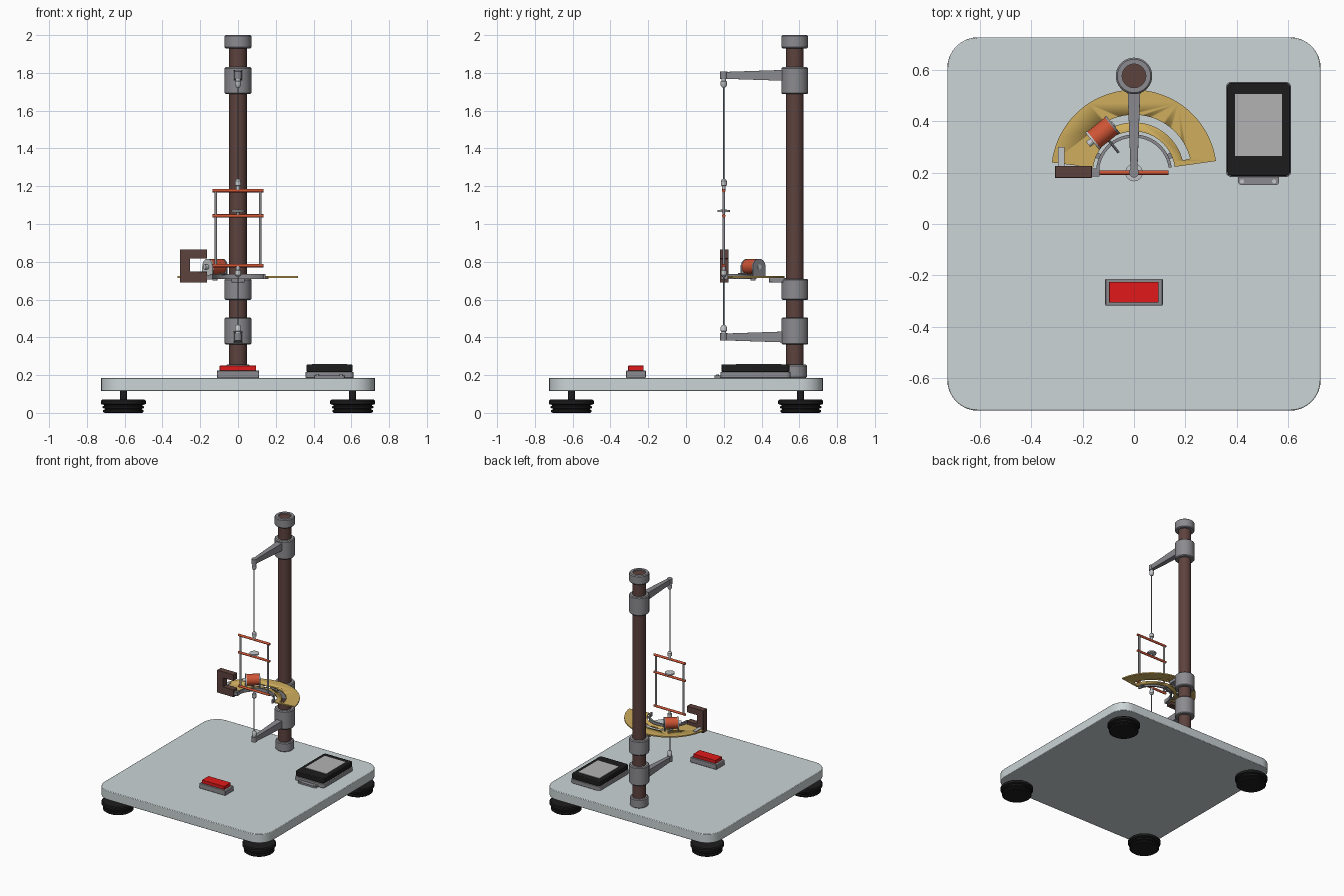
import bpy, bmesh
from math import sin, cos, pi, radians
from mathutils import Vector, Matrix

if "Cube" in bpy.data.objects:
    bpy.data.objects.remove(bpy.data.objects["Cube"])


def material(name, rgb):
    m = bpy.data.materials.new(name)
    m.diffuse_color = (*rgb, 1)
    m.use_nodes = True
    m.node_tree.nodes["Principled BSDF"].inputs["Base Color"].default_value = m.diffuse_color
    return m


BROWN = material("brown", (0.11, 0.055, 0.048))
PLATE = material("pale_grey", (0.60, 0.66, 0.67))
STEEL = material("steel", (0.26, 0.26, 0.28))
LIGHT = material("light_steel", (0.55, 0.57, 0.59))
BLACK = material("black", (0.012, 0.012, 0.012))
RED = material("red", (0.75, 0.01, 0.01))
COPPER = material("copper_red", (0.62, 0.09, 0.035))
GOLD = material("gold", (0.62, 0.42, 0.11))
SCREEN = material("screen", (0.45, 0.45, 0.45))


def finish(name, bm, mat, bevel=0, smooth=True):
    bmesh.ops.recalc_face_normals(bm, faces=bm.faces)
    me = bpy.data.meshes.new(name)
    bm.to_mesh(me)
    bm.free()
    ob = bpy.data.objects.new(name, me)
    bpy.context.collection.objects.link(ob)
    if mat:
        me.materials.append(mat)
    if bevel:
        b = ob.modifiers.new("bevel", 'BEVEL')
        b.width, b.segments = bevel, 2
    bpy.ops.object.select_all(action='DESELECT')
    ob.select_set(True)
    bpy.context.view_layer.objects.active = ob
    if smooth:
        bpy.ops.object.shade_smooth_by_angle(angle=radians(35))
    return ob


def prism(name, pts, z0, z1, mat, bevel=0, mtx=None):
    """Extrude an xy outline from z0 to z1."""
    bm = bmesh.new()
    f = bm.faces.new([bm.verts.new((x, y, z0)) for x, y in pts])
    r = bmesh.ops.extrude_face_region(bm, geom=[f])
    vs = [v for v in r['geom'] if isinstance(v, bmesh.types.BMVert)]
    bmesh.ops.translate(bm, verts=vs, vec=(0, 0, z1 - z0))
    if mtx:
        bm.transform(mtx)
    return finish(name, bm, mat, bevel)


def box(name, x0, x1, y0, y1, z0, z1, mat, bevel=0):
    return prism(name, [(x0, y0), (x1, y0), (x1, y1), (x0, y1)], z0, z1, mat, bevel)


def rounded(x0, x1, y0, y1, r, n=8):
    pts = []
    for cx, cy, a in ((x1-r, y1-r, 0), (x0+r, y1-r, 90), (x0+r, y0+r, 180), (x1-r, y0+r, 270)):
        pts += [(cx + r*cos(radians(a + 90*i/n)), cy + r*sin(radians(a + 90*i/n))) for i in range(n + 1)]
    return pts


def sector(r0, r1, a0, a1, n=40, cy=0.2):
    ang = [radians(a0 + (a1 - a0)*i/n) for i in range(n + 1)]
    return [(r1*cos(a), cy + r1*sin(a)) for a in ang] + [(r0*cos(a), cy + r0*sin(a)) for a in reversed(ang)]


def lathe(name, prof, loc, mat, n=32, axis=(0, 0, 1)):
    """Spin an (r, z) profile around an axis through loc."""
    bm = bmesh.new()
    rings = [[bm.verts.new((r*cos(2*pi*i/n), r*sin(2*pi*i/n), z)) for i in range(n)] for r, z in prof]
    for a, b in zip(rings, rings[1:]):
        for i in range(n):
            bm.faces.new((a[i], a[(i+1) % n], b[(i+1) % n], b[i]))
    bm.faces.new(rings[0])
    bm.faces.new(rings[-1])
    rot = Vector((0, 0, 1)).rotation_difference(Vector(axis)).to_matrix().to_4x4()
    bm.transform(Matrix.Translation(loc) @ rot)
    return finish(name, bm, mat)


def rod(name, p, q, r, mat, n=24):
    d = Vector(q) - Vector(p)
    return lathe(name, [(r, 0), (r, d.length)], p, mat, n, d.normalized())


# Base plate and ribbed feet
prism("base_plate", rounded(-.725, .725, -.725, .725, .115), .115, .185, PLATE, .004)
foot = [(.10, 0), (.108, .006), (.108, .014), (.098, .018), (.098, .022), (.110, .026), (.110, .034),
        (.102, .038), (.102, .042), (.119, .047), (.119, .064), (.112, .07), (.019, .07), (.019, .118)]
for sx in (-1, 1):
    for sy in (-1, 1):
        lathe(f"foot_{'left' if sx < 0 else 'right'}_{'front' if sy < 0 else 'back'}",
              foot, (sx*.607, sy*.607, 0), BLACK, 40)

# Column with collars
CY = .576
rod("column", (0, CY, .18), (0, CY, 1.99), .047, BROWN, 40)


def collar(name, z0, z1, r=.071):
    bm = bmesh.new()
    n, c, ri = 40, .006, .046
    prof = [(ri, z0), (r-c, z0), (r, z0+c), (r, z1-c), (r-c, z1), (ri, z1)]
    rings = [[bm.verts.new((q*cos(2*pi*i/n), CY + q*sin(2*pi*i/n), z)) for i in range(n)] for q, z in prof]
    for a, b in zip(rings, rings[1:] + rings[:1]):
        for i in range(n):
            bm.faces.new((a[i], a[(i+1) % n], b[(i+1) % n], b[i]))
    finish(name, bm, STEEL)


collar("base_collar", .185, .255, .065)
collar("lower_arm_collar", .362, .505)
collar("scale_collar", .598, .71)
collar("upper_arm_collar", 1.688, 1.83)
collar("top_cap", 1.93, 2.0)


# Tapered arms with wire clamps
def arm(name, z, up):
    bm = bmesh.new()
    for y, w, h in ((.525, .025, .029), (.2, .013, .018)):
        for sx in (-1, 1):
            for sz in (-1, 1):
                bm.verts.new((sx*w, y, z + sz*h))
    bmesh.ops.convex_hull(bm, input=bm.verts[:])
    finish(name, bm, STEEL, .003)
    rod(name + "_tip", (0, .2, z - .02), (0, .2, z + .02), .019, STEEL)
    prof = [(.013, .015), (.013, .03), (.017, .032), (.017, .052), (.009, .064)]
    lathe(name + "_clamp", prof, (0, .2, z), LIGHT, 20, (0, 0, up))


arm("upper_arm", 1.787, -1)
arm("lower_arm", .402, 1)
rod("upper_wire", (0, .2, 1.22), (0, .2, 1.74), .0035, STEEL, 8)
rod("lower_wire", (0, .2, .45), (0, .2, .74), .0035, STEEL, 8)

# Hanging frame
for name, z in (("top_bar", 1.177), ("middle_bar", 1.043), ("bottom_bar", .78)):
    rod("frame_" + name, (-.135, .2, z), (.135, .2, z), .009, COPPER, 16)
for sx in (-1, 1):
    rod(f"frame_rod_{'left' if sx < 0 else 'right'}", (sx*.118, .2, .775), (sx*.118, .2, 1.18), .0075, STEEL, 16)
clamp = [(.010, 0), (.010, .022), (.016, .025), (.016, .048), (.008, .058)]
lathe("frame_top_clamp", clamp, (0, .2, 1.18), LIGHT, 20)
lathe("frame_bottom_clamp", clamp, (0, .2, .778), LIGHT, 20, (0, 0, -1))
lathe("weight_disc", [(.007, 1.045), (.007, 1.062), (.034, 1.064), (.034, 1.074), (.01, 1.076)],
      (0, .2, 0), LIGHT)

# Curved scale plate with its slot
scale = prism("scale_plate", sector(.16, .322, 8, 173), .715, .724, GOLD)
cutter = prism("slot_cutter", sector(.195, .225, 14, 130), .70, .74, None)
cutter.hide_render = True
mod = scale.modifiers.new("slot", 'BOOLEAN')
mod.operation, mod.object = 'DIFFERENCE', cutter
bpy.context.view_layer.objects.active = scale
bpy.ops.object.modifier_apply(modifier="slot")
bpy.data.objects.remove(cutter)
prism("scale_inner_rim", sector(.136, .148, 8, 186), .708, .735, STEEL)
for i, a in enumerate((25, 90, 155)):
    prism(f"rim_bridge_{i}", sector(.145, .172, a - 4, a + 4, 6), .708, .716, STEEL)
box("scale_bracket", -.035, .035, .44, .53, .69, .715, STEEL, .003)

# Electromagnet coil riding in the slot
t = Vector((.78, .625, 0)).normalized()
radial = Vector((-t.y, t.x, 0))
c = Vector((-.122, .355, .773))
rod("coil", c - t*.044, c + t*.044, .041, COPPER, 32)
rod("coil_core", c - t*.072, c + t*.056, .013, LIGHT)
dome = [(.043*cos(pi*i/16), .043*sin(pi*i/16)) for i in range(17)]
dome = [(.043, -.05)] + dome + [(-.043, -.05)]
for name, s in (("inner", -.052), ("outer", .044)):
    m = Matrix((radial, (0, 0, 1), t)).transposed().to_4x4()
    m.translation = c + t*s
    prism(f"coil_flange_{name}", dome, 0, .008, LIGHT if s < 0 else STEEL, 0, m)
rod("coil_screw", (c.x, c.y, .70), (c.x, c.y, .735), .014, STEEL)
p = c - radial*.04
rod("coil_pointer", (p.x, p.y, .735), (p.x - radial.x*.06, p.y - radial.y*.06, .735), .005, STEEL, 8)

# C-shaped sensor gate
gate = [(-.307, .69), (-.164, .69), (-.164, .748), (-.254, .748),
        (-.254, .817), (-.164, .817), (-.164, .865), (-.307, .865)]
prism("sensor_gate", gate, -.226, -.179, BROWN, .002, Matrix.Rotation(pi/2, 4, 'X'))
box("gate_tab", -.296, -.27, .222, .30, .722, .731, LIGHT)
box("gate_link", -.165, -.135, .185, .215, .705, .73, STEEL)

# Display unit
prism("display_base", rounded(.358, .611, .183, .553, .02, 4), .185, .217, STEEL, .003)
prism("display_housing", rounded(.362, .607, .187, .549, .018, 4), .217, .256, BLACK, .005)
box("display_screen", .393, .576, .265, .506, .25, .259, SCREEN)
prism("display_tab", rounded(.405, .564, .152, .20, .012, 4), .185, .198, STEEL)
for i, x in enumerate((.42, .545)):
    rod(f"display_socket_{i}", (x, .166, .19), (x, .166, .202), .008, LIGHT, 16)

# Push button
box("button_base", -.112, .112, -.317, -.213, .185, .225, STEEL, .004)
box("button_key", -.097, .096, -.306, -.225, .224, .25, RED, .002)
